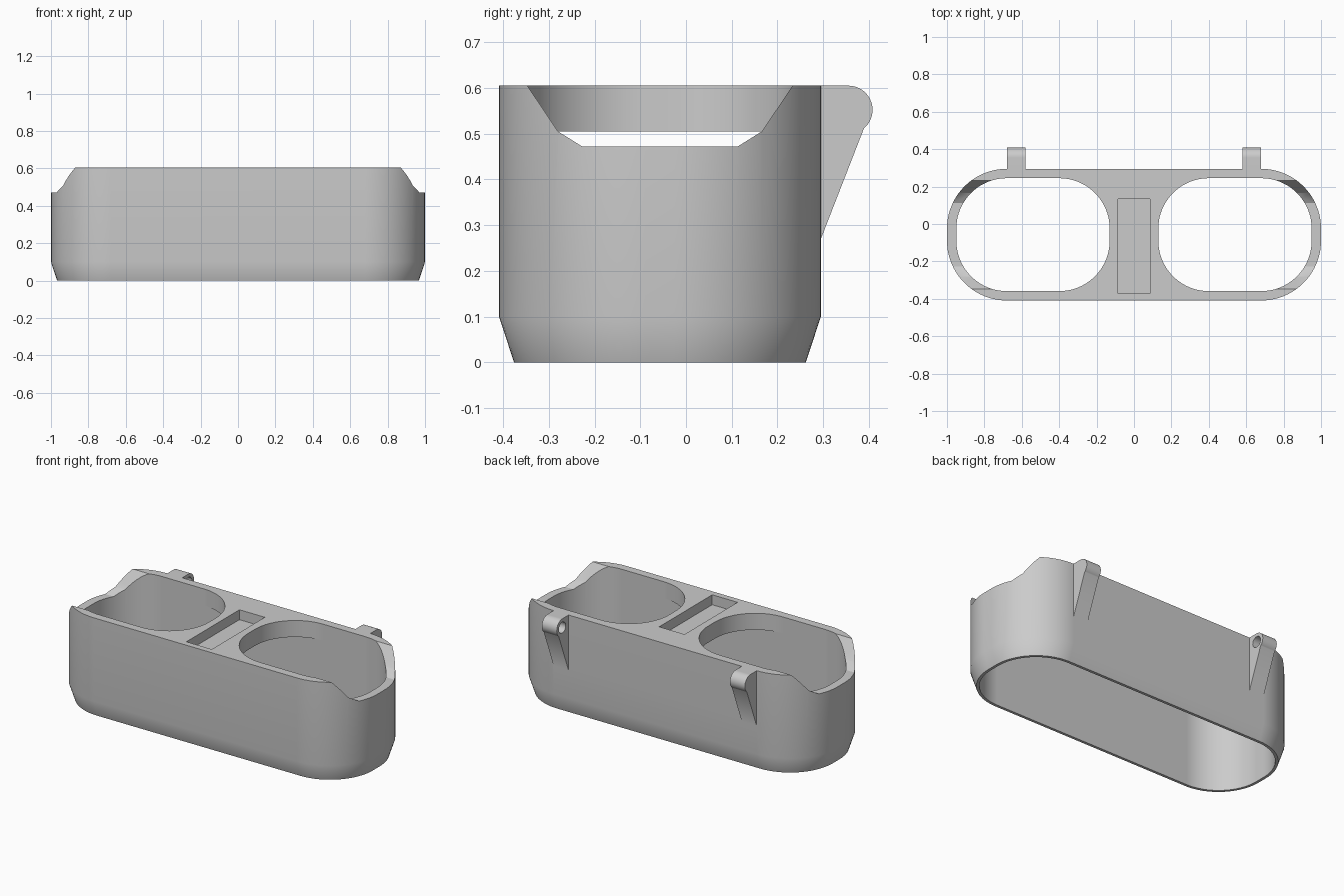
import bpy, bmesh
from math import sin, cos, pi, radians

if "Cube" in bpy.data.objects:
    bpy.data.objects.remove(bpy.data.objects["Cube"], do_unlink=True)

CY = -0.057                      # middle of the tray body in y
TOP, DECK = 0.605, 0.505         # top of the tray, underside of the deck

grey = bpy.data.materials.new("plain grey")
grey.use_nodes = True
colour = (0.6, 0.6, 0.6, 1)
grey.diffuse_color = colour
grey.node_tree.nodes["Principled BSDF"].inputs["Base Color"].default_value = colour


def arc(cx, cy, r, a0, a1, n=20):
    """Points on an arc, angles in degrees."""
    steps = [radians(a0 + (a1 - a0) * i / n) for i in range(n + 1)]
    return [(cx + r * cos(a), cy + r * sin(a)) for a in steps]


def rounded(inset):
    """Rounded outline of the tray, moved inwards by inset."""
    r, dx, dy = 0.32 - inset, 0.68, 0.032
    return (arc(dx, CY + dy, r, 0, 90) + arc(-dx, CY + dy, r, 90, 180)
            + arc(-dx, CY - dy, r, 180, 270) + arc(dx, CY - dy, r, 270, 360))


def loft(name, rings, closed=False):
    """Skin a list of 3D rings; cap the ends or join last to first."""
    bm = bmesh.new()
    loops = [[bm.verts.new(p) for p in ring] for ring in rings]
    pairs = list(zip(loops, loops[1:]))
    if closed:
        pairs.append((loops[-1], loops[0]))
    else:
        bm.faces.new(loops[0])
        bm.faces.new(loops[-1])
    n = len(loops[0])
    for a, b in pairs:
        for i in range(n):
            j = (i + 1) % n
            bm.faces.new((a[i], a[j], b[j], b[i]))
    bmesh.ops.recalc_face_normals(bm, faces=bm.faces)
    mesh = bpy.data.meshes.new(name)
    bm.to_mesh(mesh)
    bm.free()
    mesh.materials.append(grey)
    obj = bpy.data.objects.new(name, mesh)
    bpy.context.collection.objects.link(obj)
    return obj


def prism_z(name, outline, lo, hi):
    return loft(name, [[(x, y, z) for x, y in outline] for z in (lo, hi)])


def prism_x(name, outline, lo, hi):
    return loft(name, [[(x, y, z) for y, z in outline] for x in (lo, hi)])


def activate(obj):
    bpy.ops.object.select_all(action="DESELECT")
    obj.select_set(True)
    bpy.context.view_layer.objects.active = obj


def combine(target, tool, operation):
    """Apply a boolean and discard the tool."""
    activate(target)
    mod = target.modifiers.new("combine", "BOOLEAN")
    mod.operation, mod.solver, mod.object = operation, "EXACT", tool
    bpy.ops.object.modifier_apply(modifier=mod.name)
    bpy.data.objects.remove(tool, do_unlink=True)


# Thin wall, open through, tapered at the foot
levels = [(0.033, 0), (0, 0.1), (0, TOP), (0.05, TOP), (0.05, 0)]
body = loft("tray_body", [[(x, y, z) for x, y in rounded(i)] for i, z in levels],
            closed=True)

# Deck bridging the middle, with a concave edge beside each opening
edge = (arc(0.4, CY + 0.032, 0.27, 90, 180) + arc(0.4, CY - 0.032, 0.27, 180, 270))
right_edge = [(0.4, CY + 0.325)] + edge + [(0.4, CY - 0.325)]
left_edge = [(-x, y) for x, y in reversed(right_edge)]
combine(body, prism_z("deck", right_edge + left_edge, DECK, TOP), "UNION")

# Shallow slot in the deck
slot = [(-0.085, -0.372), (0.085, -0.372), (0.085, 0.135), (-0.085, 0.135)]
combine(body, prism_z("slot_cutter", slot, TOP - 0.06, TOP + 0.1), "DIFFERENCE")

# Dipped rim at both ends
half_dip = [(0.17, 0.472), (0.223, 0.505), (0.29, TOP), (0.29, TOP + 0.1)]
dip = ([(CY + y, z) for y, z in half_dip]
       + [(CY - y, z) for y, z in reversed(half_dip)])
for side in (-1, 1):
    combine(body, prism_x("dip_cutter", dip, side * 0.6, side * 1.1), "DIFFERENCE")

# Hinge brackets on the back, each with a blind pin hole facing inwards
ear = [(0.27, 0.27), (0.27, TOP)] + arc(0.355, 0.552, 0.053, 90, -50) + [(0.295, 0.27)]
pin = arc(0.355, 0.552, 0.033, 0, 345, 23)
for side in (-1, 1):
    bracket = prism_x("bracket", ear, side * 0.58, side * 0.68)
    hole = prism_x("pin_cutter", pin, side * 0.5, side * 0.65)
    combine(bracket, hole, "DIFFERENCE")
    combine(body, bracket, "UNION")

# Smooth curves with crisp edges
activate(body)
bpy.ops.object.shade_smooth_by_angle(angle=radians(30))
normals = body.modifiers.new("even_normals", "WEIGHTED_NORMAL")
normals.keep_sharp = True
